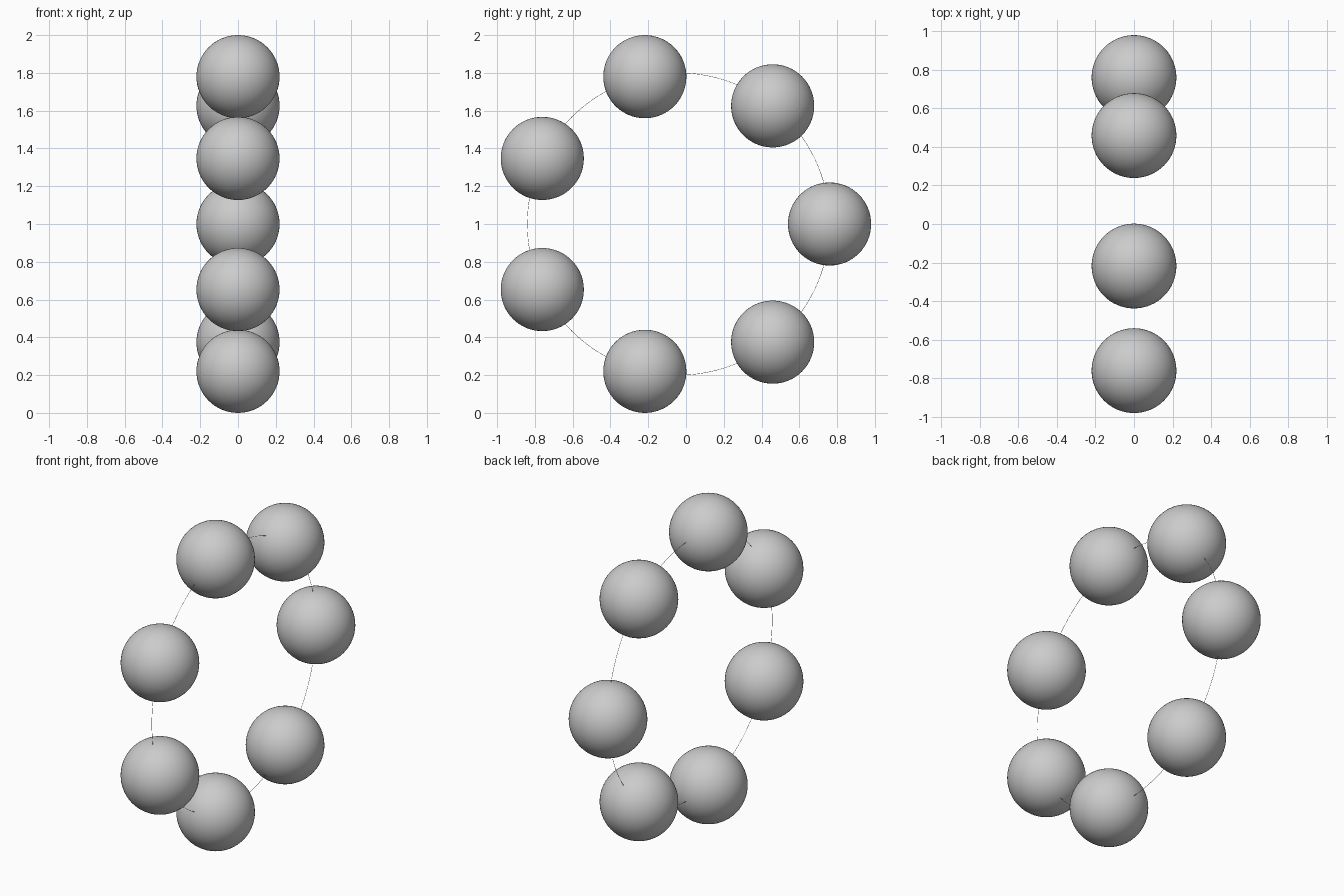
import bpy
from math import cos, sin, tau, pi

cube = bpy.data.objects.get("Cube")
if cube:
    bpy.data.objects.remove(cube, do_unlink=True)

COUNT = 7
RING_RADIUS = 0.80
BEAD_RADIUS = 0.22
CENTRE_Y, CENTRE_Z = -0.04, 1.0

grey = bpy.data.materials.new("plain grey")
grey.use_nodes = True
colour = (0.6, 0.6, 0.6, 1)
grey.diffuse_color = colour
for node in grey.node_tree.nodes:
    if node.type == 'BSDF_PRINCIPLED':
        node.inputs["Base Color"].default_value = colour


def finish(name):
    ob = bpy.context.object
    ob.name = name
    ob.data.materials.append(grey)
    bpy.ops.object.shade_smooth()
    return ob


# Beads spaced evenly around an upright ring
for i in range(COUNT):
    a = tau * i / COUNT
    bpy.ops.mesh.primitive_uv_sphere_add(
        segments=64, ring_count=32, radius=BEAD_RADIUS,
        location=(0, CENTRE_Y + RING_RADIUS * cos(a), CENTRE_Z + RING_RADIUS * sin(a)))
    finish(f"bead_{i + 1}")

# Hair-thin thread through the bead centres
bpy.ops.mesh.primitive_torus_add(
    major_radius=RING_RADIUS, minor_radius=0.001,
    major_segments=128, minor_segments=8,
    location=(0, CENTRE_Y, CENTRE_Z), rotation=(0, pi / 2, 0))
finish("thread")
